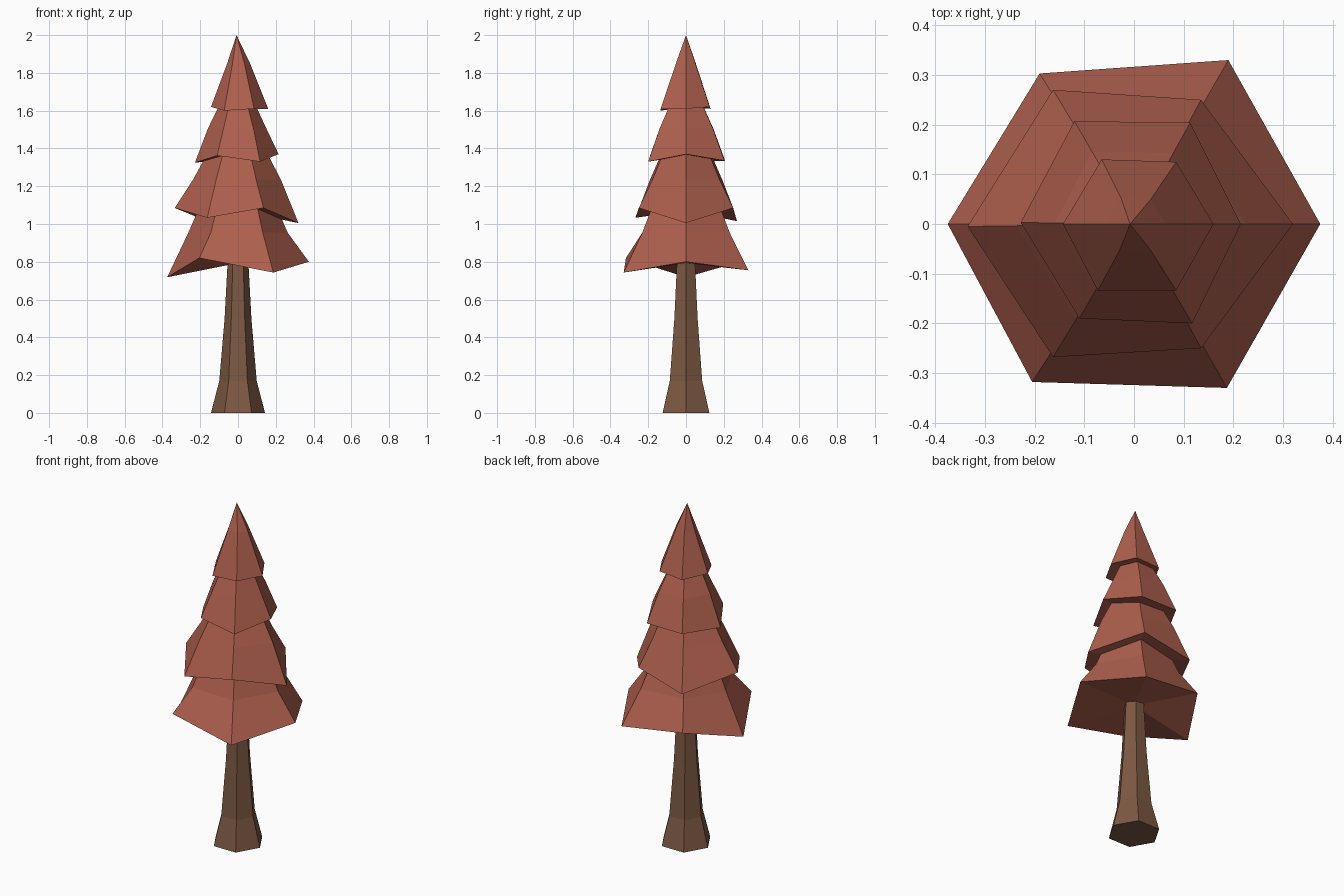
import bpy, bmesh, math

if "Cube" in bpy.data.objects:
    bpy.data.objects.remove(bpy.data.objects["Cube"])


def material(name, rgb):
    m = bpy.data.materials.new(name)
    m.diffuse_color = (*rgb, 1)
    m.use_nodes = True
    m.node_tree.nodes["Principled BSDF"].inputs["Base Color"].default_value = m.diffuse_color
    return m


RED = material("rust foliage", (0.42, 0.115, 0.075))
BROWN = material("brown bark", (0.20, 0.098, 0.054))


def loft(name, rings, bottom, top, mat):
    """Join matching rings with quads; close each end with a fan to a point."""
    bm = bmesh.new()
    rows = [[bm.verts.new(p) for p in ring] for ring in rings]
    n = len(rows[0])
    for a, b in zip(rows, rows[1:]):
        for i in range(n):
            j = (i + 1) % n
            bm.faces.new((a[i], a[j], b[j], b[i]))
    for row, tip in ((rows[0], bottom), (rows[-1], top)):
        c = bm.verts.new(tip)
        for i in range(n):
            bm.faces.new((row[i], row[(i + 1) % n], c))
    bmesh.ops.recalc_face_normals(bm, faces=bm.faces)
    me = bpy.data.meshes.new(name)
    bm.to_mesh(me)
    bm.free()
    me.materials.append(mat)
    ob = bpy.data.objects.new(name, me)
    bpy.context.collection.objects.link(ob)
    return ob


# Flared six-sided trunk
def hexagon(r, z):
    return [(r * math.cos(k * math.pi / 3), r * math.sin(k * math.pi / 3), z) for k in range(6)]


trunk = [(0.143, 0), (0.099, 0.17), (0.071, 0.5), (0.056, 0.78), (0.05, 0.95)]
loft("trunk", [hexagon(r, z) for r, z in trunk], (0, 0, 0), (0, 0, 0.95), BROWN)

# Foliage tiers: uneven rim, then (scale, height) of the rings above, tip height
tiers = [
    ([(.375, 0, .80), (.19, .33, .755), (-.19, .303, .805), (-.375, 0, .718), (-.205, -.318, .82), (.187, -.33, .743)],
     [(.70, .955), (.36, 1.25)], 1.27),
    ([(.32, 0, 1.005), (.135, .25, 1.085), (-.163, .27, 1.015), (-.335, -.005, 1.085), (-.163, -.268, 1.033), (.135, -.25, 1.085)],
     [(.71, 1.235), (.36, 1.45)], 1.47),
    ([(.215, 0, 1.37), (.113, .204, 1.335), (-.12, .207, 1.335), (-.228, .003, 1.325), (-.11, -.19, 1.362), (.117, -.2, 1.33)],
     [(.70, 1.505), (.30, 1.69)], 1.71),
    ([(.16, 0, 1.61), (.085, .125, 1.62), (-.065, .13, 1.61), (-.143, 0, 1.62), (-.073, -.134, 1.60), (.085, -.134, 1.61)],
     [(.40, 1.85)], 2.0),
]
for i, (rim, rings, tip) in enumerate(tiers):
    above = [[(x * s, y * s, z) for x, y, _ in rim] for s, z in rings]
    mid = sum(p[2] for p in rim) / 6 + 0.02
    loft(f"foliage_tier_{i + 1}", [rim] + above, (0, 0, mid), (-0.008 if i == 3 else 0, 0, tip), RED)
